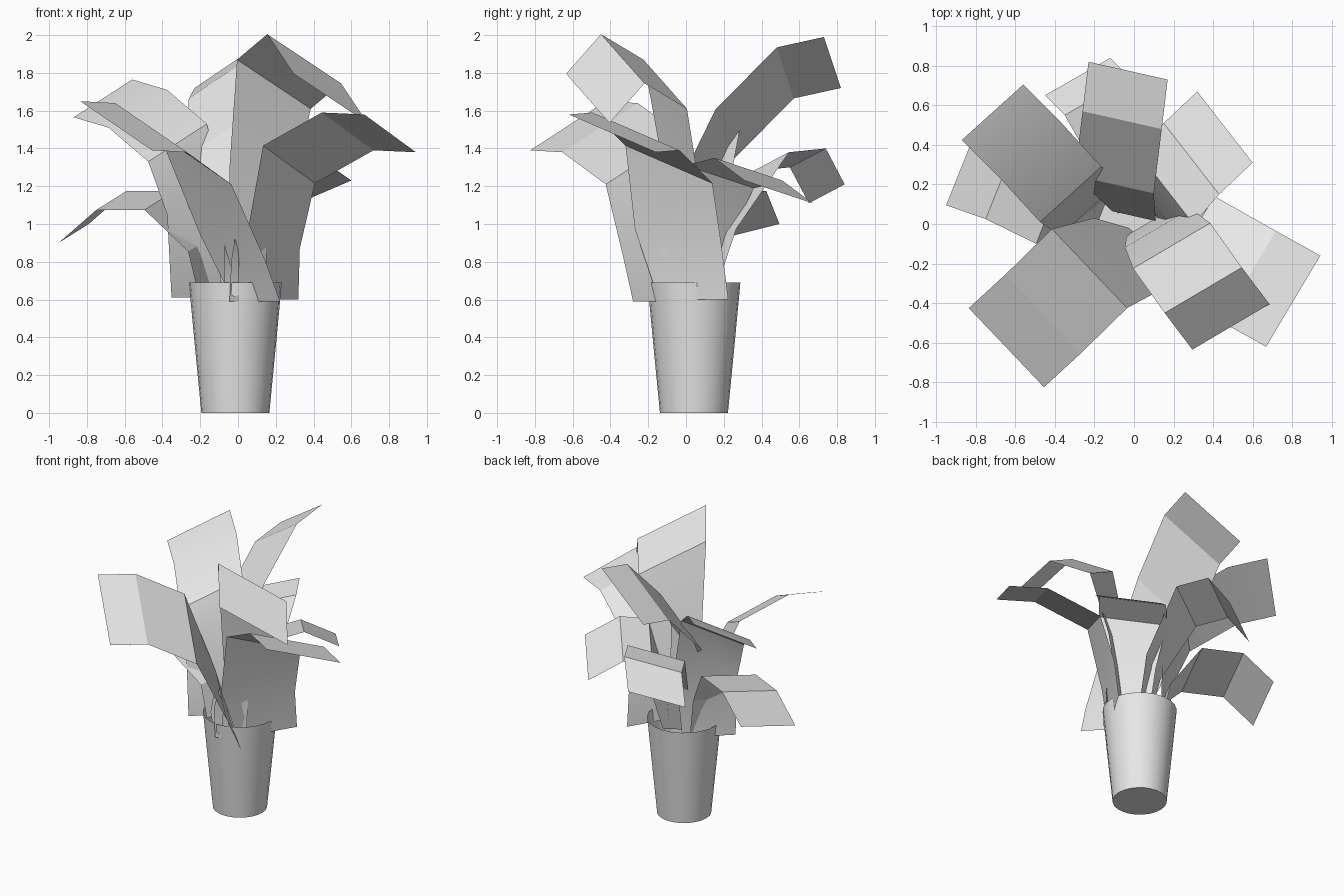
import bpy, bmesh, math
from mathutils import Vector

cube = bpy.data.objects.get("Cube")
if cube:
    bpy.data.objects.remove(cube)

GREY = (0.8, 0.8, 0.8, 1)
material = bpy.data.materials.new("light grey")
material.use_nodes = True
material.diffuse_color = GREY
material.node_tree.nodes["Principled BSDF"].inputs["Base Color"].default_value = GREY


def finish(name, bm, angle):
    """Turn a bmesh into a shaded, coloured object."""
    mesh = bpy.data.meshes.new(name)
    bm.to_mesh(mesh)
    bm.free()
    mesh.materials.append(material)
    obj = bpy.data.objects.new(name, mesh)
    bpy.context.collection.objects.link(obj)
    bpy.ops.object.select_all(action="DESELECT")
    obj.select_set(True)
    bpy.context.view_layer.objects.active = obj
    bpy.ops.object.shade_smooth_by_angle(angle=math.radians(angle))
    return obj


def leaf(name, half_width, path, base=0.6, stem=0.85):
    """A folded strip: narrow and level at the root, full width beyond."""
    half = Vector(half_width)
    widths = [base, stem] + [1] * (len(path) - 2)
    tilts = [0, 0.5] + [1] * (len(path) - 2)
    bm = bmesh.new()
    rows = []
    for point, width, tilt in zip(path, widths, tilts):
        across = Vector((half.x * width, half.y * width, half.z * tilt))
        rows.append([bm.verts.new(Vector(point) + across * side) for side in (-1, 1)])
    for low, high in zip(rows, rows[1:]):
        bm.faces.new((low[0], low[1], high[1], high[0]))
    bmesh.ops.recalc_face_normals(bm, faces=bm.faces[:])
    finish(name, bm, 20)


def shoot(name, x, y, top, lean):
    """A young pointed blade with a bent tip."""
    bm = bmesh.new()
    root = 0.59
    middle = root + (top - root) * 0.6
    left, right = (bm.verts.new((x + side * 0.025, y, root)) for side in (-1, 1))
    inner, outer = (bm.verts.new((x + lean / 2 + side * 0.02, y + side * 0.03, middle))
                    for side in (-1, 1))
    tip = bm.verts.new((x + lean, y, top))
    bm.faces.new((left, right, outer, inner))
    bm.faces.new((inner, outer, tip))
    finish(name, bm, 30)


# Tapered open pot
bm = bmesh.new()
SIDES = 24
rings = []
for radius, height in ((0.18, 0), (0.214, 0.35), (0.246, 0.69)):
    rings.append([bm.verts.new((-0.014 + radius * math.cos(math.tau * i / SIDES),
                                0.042 + radius * math.sin(math.tau * i / SIDES),
                                height)) for i in range(SIDES)])
for low, high in zip(rings, rings[1:]):
    for i in range(SIDES):
        j = (i + 1) % SIDES
        bm.faces.new((low[i], low[j], high[j], high[i]))
bm.faces.new(rings[0][::-1])
finish("pot", bm, 40)

# Large folded leaves, each given from root to tip
leaf("front_tall_leaf", (0.195, 0.115, -0.13),
     [(0.06, 0, 0.62), (0.12, -0.02, 1.22), (0.19, -0.11, 1.74),
      (0.35, -0.335, 1.875), (0.49, -0.52, 1.665)], 0.5)
leaf("left_leaf", (0.137, 0.23, -0.1),
     [(0.21, 0.04, 0.6), (0.19, -0.04, 0.92), (0.27, -0.09, 1.315),
      (0.58, -0.265, 1.49), (0.805, -0.39, 1.48)], 0.8, 1)
leaf("front_right_leaf", (0.19, -0.2, -0.13),
     [(0.1, -0.15, 0.59), (-0.03, -0.15, 0.88), (-0.225, -0.225, 1.34),
      (-0.46, -0.455, 1.51), (-0.645, -0.625, 1.52)], 0.65, 0.9)
leaf("back_right_leaf", (0.155, 0.14, 0.1),
     [(-0.22, 0.05, 0.61), (-0.22, 0.08, 1.1), (-0.32, 0.15, 1.43),
      (-0.53, 0.38, 1.61), (-0.715, 0.565, 1.665)], 0.85, 1)
leaf("low_right_leaf", (0.08, 0.2, 0.05),
     [(-0.17, 0.04, 0.63), (-0.22, 0.06, 0.88), (-0.415, 0.1, 1.125),
      (-0.67, 0.225, 1.125), (-0.87, 0.295, 0.95)], 0.5, 0.55)
leaf("low_back_leaf", (0.165, 0.095, 0.05),
     [(0, 0.1, 0.62), (0, 0.2, 0.95), (-0.075, 0.45, 1.33),
      (-0.185, 0.645, 1.35), (-0.285, 0.745, 1.16)], 0.5, 0.7)
leaf("back_left_leaf", (0.14, -0.18, 0.06),
     [(0.08, 0.08, 0.62), (0.1, 0.1, 0.95), (0.16, 0.18, 1.25),
      (0.29, 0.33, 1.29), (0.46, 0.49, 1.17)], 0.5, 0.7)
leaf("back_tall_leaf", (0.2, -0.045, 0.135),
     [(0, 0.08, 0.62), (0, 0.04, 1.25), (-0.1, 0.2, 1.47),
      (-0.06, 0.525, 1.8), (-0.03, 0.775, 1.855)], 0.45, 0.55)

# Young shoots at the pot rim
shoot("tall_shoot", 0.13, -0.13, 1.03, 0)
shoot("middle_shoot", -0.02, -0.2, 0.96, 0.01)
shoot("short_shoot", -0.04, -0.18, 0.89, -0.03)
